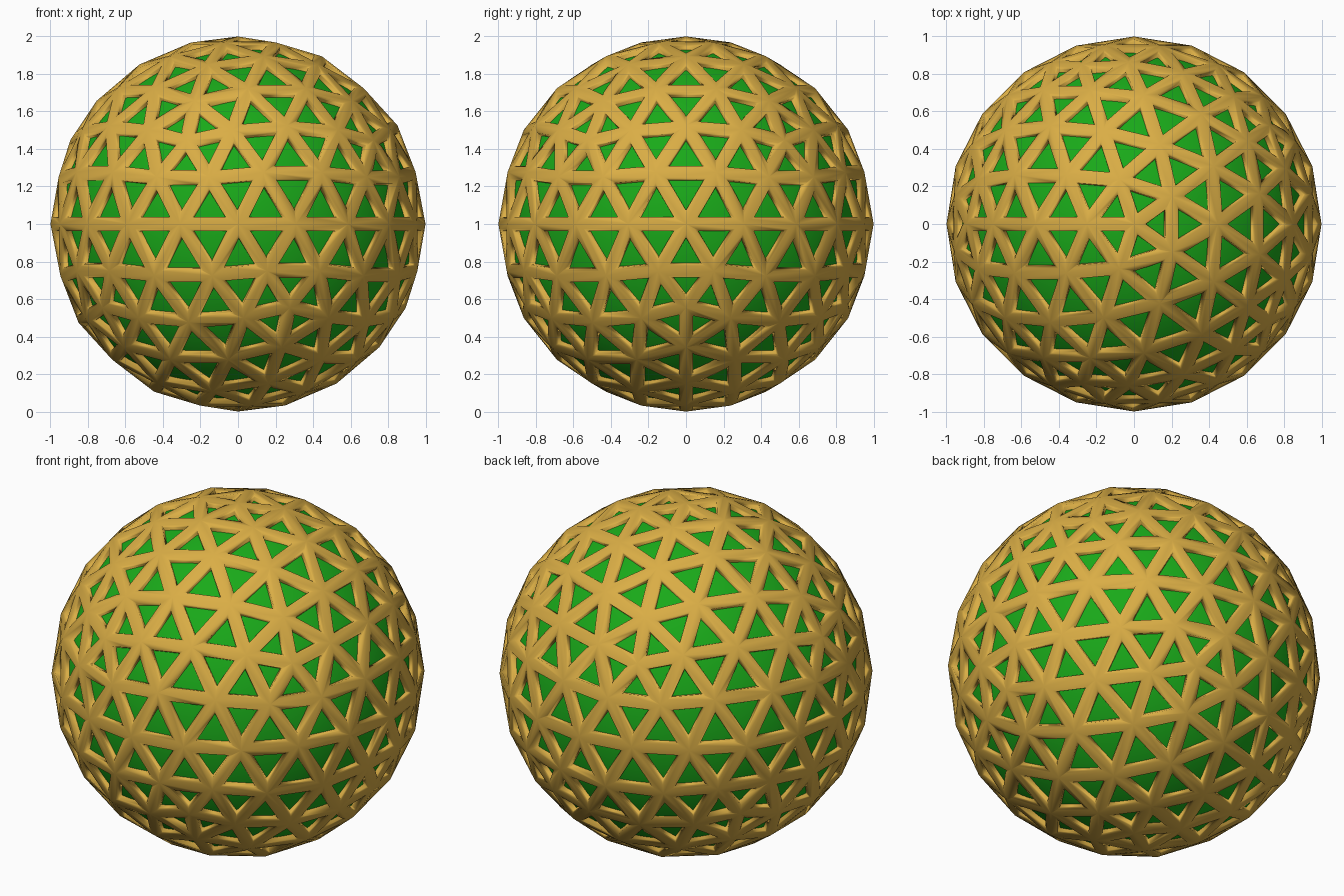
import bpy, bmesh, math
from mathutils import Matrix

if "Cube" in bpy.data.objects:
    bpy.data.objects.remove(bpy.data.objects["Cube"])

PLACE = Matrix.Translation((0, 0, 1)) @ Matrix.Rotation(math.pi, 4, 'Z')


def material(name, rgb):
    m = bpy.data.materials.new(name)
    m.diffuse_color = (*rgb, 1)
    m.use_nodes = True
    m.node_tree.nodes["Principled BSDF"].inputs["Base Color"].default_value = m.diffuse_color
    return m


def finish(name, bm, mat):
    bmesh.ops.transform(bm, matrix=PLACE, verts=bm.verts)
    bmesh.ops.recalc_face_normals(bm, faces=bm.faces)
    for f in bm.faces:
        f.smooth = True
    me = bpy.data.meshes.new(name)
    bm.to_mesh(me)
    bm.free()
    me.materials.append(mat)
    ob = bpy.data.objects.new(name, me)
    bpy.context.collection.objects.link(ob)
    return ob


# Lattice shell: inset every triangle, open it, then turn the rims inward
bm = bmesh.new()
bmesh.ops.create_icosphere(bm, subdivisions=3, radius=1)
panels = list(bm.faces)
bmesh.ops.inset_individual(bm, faces=panels, thickness=0.038, use_even_offset=True)
bmesh.ops.delete(bm, geom=panels, context='FACES')
rims = [e for e in bm.edges if e.is_boundary]
wall = bmesh.ops.extrude_edge_only(bm, edges=rims)
for v in [g for g in wall['geom'] if isinstance(g, bmesh.types.BMVert)]:
    v.co *= 0.94

# Rounded outer rims of the openings
rims = [e for e in bm.edges if len(e.link_faces) == 2
        and e.calc_face_angle() > math.radians(60)
        and min(v.co.length for v in e.verts) > 0.96]
bmesh.ops.bevel(bm, geom=rims, offset=0.012, segments=3, profile=0.5, affect='EDGES')
finish("lattice_shell", bm, material("gold", (0.70, 0.42, 0.06)))

# Inner ball seen through the openings
bm = bmesh.new()
bmesh.ops.create_icosphere(bm, subdivisions=5, radius=0.957)
finish("inner_ball", bm, material("green", (0.01, 0.40, 0.01)))
